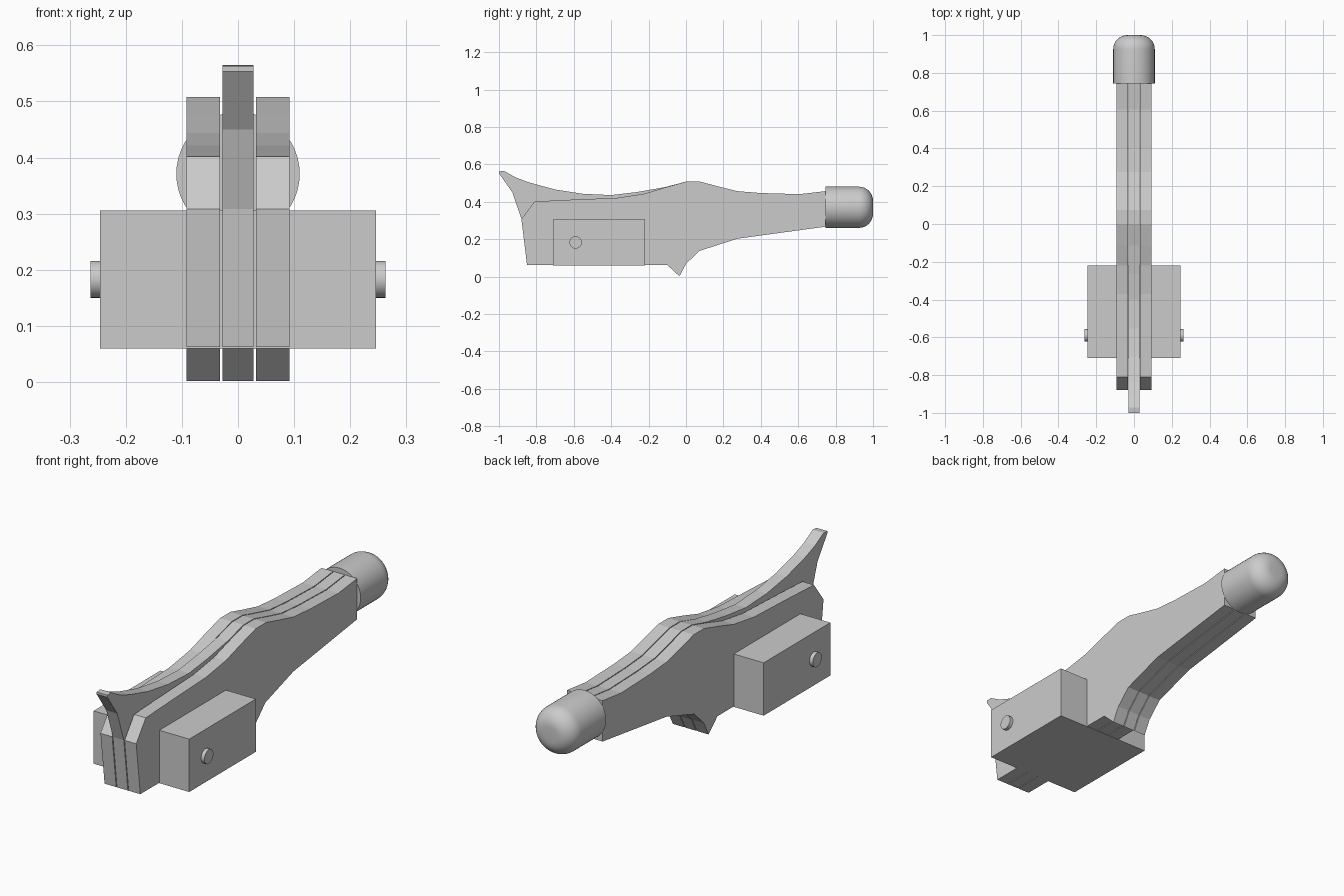
import bpy, bmesh, math
from mathutils import Matrix

cube = bpy.data.objects.get("Cube")
if cube:
    bpy.data.objects.remove(cube, do_unlink=True)

GREY = (0.6, 0.6, 0.6, 1)
grey = bpy.data.materials.new("plain grey")
grey.use_nodes = True
grey.diffuse_color = GREY
grey.node_tree.nodes["Principled BSDF"].inputs["Base Color"].default_value = GREY


def finish(name, bm):
    bmesh.ops.recalc_face_normals(bm, faces=bm.faces)
    mesh = bpy.data.meshes.new(name)
    bm.to_mesh(mesh)
    bm.free()
    mesh.materials.append(grey)
    obj = bpy.data.objects.new(name, mesh)
    bpy.context.collection.objects.link(obj)
    return obj


def plate(name, outline, x0, x1):
    """Extrude a side outline of (y, z) points from x0 to x1."""
    bm = bmesh.new()
    face = bm.faces.new([bm.verts.new((x0, y, z)) for y, z in outline])
    new = bmesh.ops.extrude_face_region(bm, geom=[face])["geom"]
    bmesh.ops.translate(bm, vec=(x1 - x0, 0, 0),
                        verts=[v for v in new if isinstance(v, bmesh.types.BMVert)])
    return finish(name, bm)


def smooth(obj, degrees):
    bpy.ops.object.select_all(action='DESELECT')
    obj.select_set(True)
    bpy.context.view_layer.objects.active = obj
    bpy.ops.object.shade_smooth_by_angle(angle=math.radians(degrees))


# Outline shared by the three plates: back, handle, underside and spur
shared = [(0, .508), (.075, .508), (.17, .483), (.275, .457), (.4, .447),
          (.607, .441), (.745, .457), (.745, .267), (.275, .203), (.07, .137),
          (0, .068), (-.035, .002), (-.1, .062), (-.85, .062), (-.88, .308)]
horn = [(-.928, .45), (-1, .553), (-1, .563), (-.972, .565), (-.91, .53),
        (-.837, .503), (-.7, .466), (-.553, .443), (-.4, .436), (-.265, .452),
        (-.115, .478)]
cheek_top = [(-.81, .402), (-.6, .412), (-.37, .421), (-.22, .444), (-.115, .476)]

plate("centre_plate", shared + horn, -.028, .028)
for side, s in (("left", 1), ("right", -1)):
    plate(side + "_cheek_plate", shared + cheek_top, s * .032, s * .092)

# Cross block through the plates
plate("cross_block", [(-.71, .06), (-.22, .06), (-.22, .306), (-.71, .306)], -.246, .246)

# Pin ends on the block
for side, s in (("left", 1), ("right", -1)):
    bm = bmesh.new()
    bmesh.ops.create_cone(bm, cap_ends=True, segments=32, radius1=.033, radius2=.033,
                          depth=.04, matrix=Matrix.Translation((s * .243, -.59, .183))
                          @ Matrix.Rotation(math.pi / 2, 4, 'Y'))
    smooth(finish(side + "_pin", bm), 40)

# Rounded end knob, turned around the y axis
R, ROUND, START, END, Z = .11, .075, .745, 1.0, .371
profile = [(0, START), (R, START)]
for i in range(9):
    a = i / 8 * math.pi / 2
    profile.append((R - ROUND + ROUND * math.cos(a), END - ROUND + ROUND * math.sin(a)))
profile.append((0, END))
bm = bmesh.new()
verts = [bm.verts.new((r, y, Z)) for r, y in profile]
edges = [bm.edges.new(pair) for pair in zip(verts, verts[1:])]
bmesh.ops.spin(bm, geom=verts + edges, cent=(0, 0, Z), axis=(0, 1, 0),
               angle=math.tau, steps=48)
bmesh.ops.remove_doubles(bm, verts=bm.verts, dist=.0005)
smooth(finish("end_knob", bm), 30)
